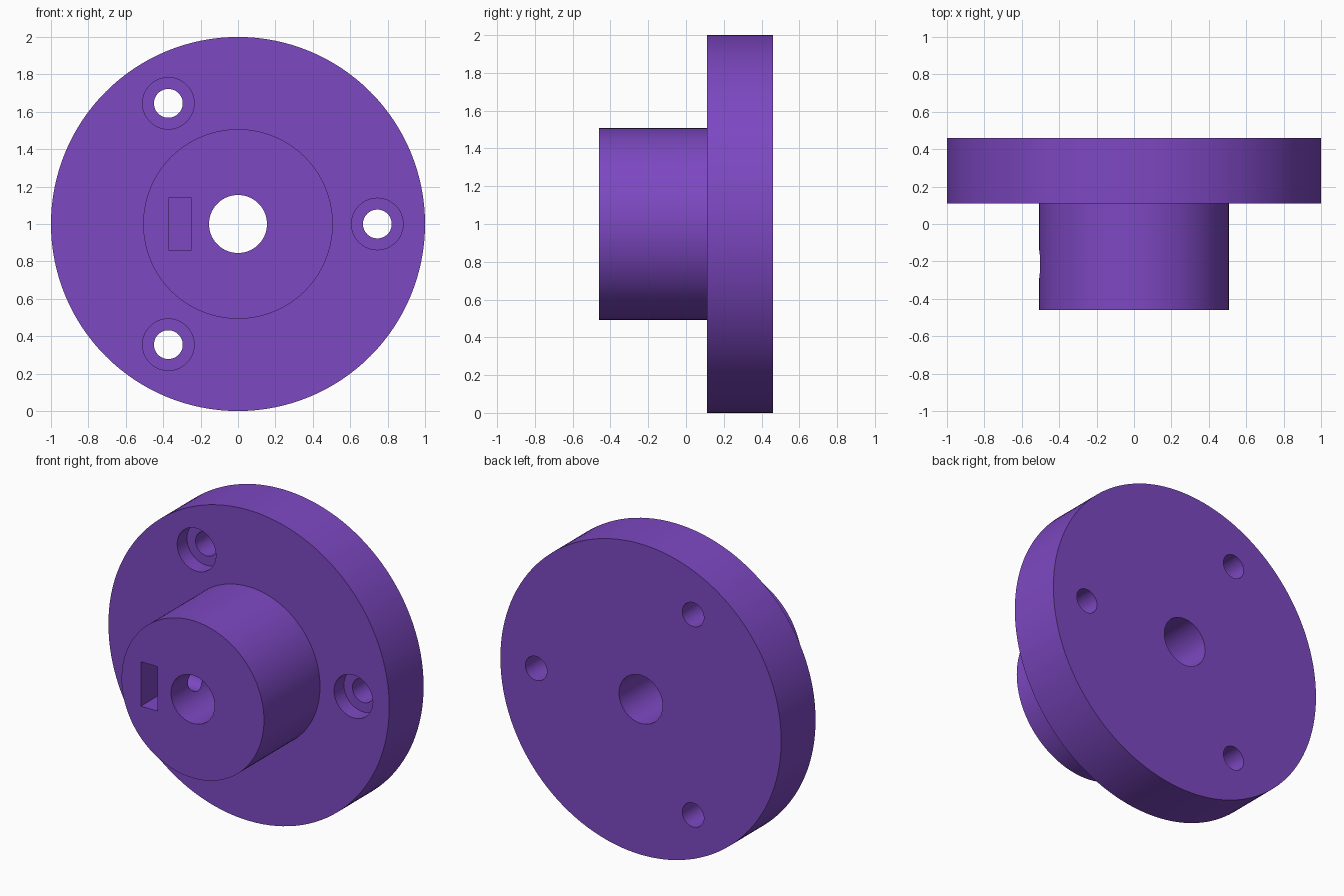
import bpy, bmesh, math
from mathutils import Vector, Matrix

if "Cube" in bpy.data.objects:
    bpy.data.objects.remove(bpy.data.objects["Cube"])

purple = bpy.data.materials.new("purple plastic")
purple.diffuse_color = (0.205, 0.065, 0.54, 1)
purple.use_nodes = True
purple.node_tree.nodes["Principled BSDF"].inputs["Base Color"].default_value = purple.diffuse_color

CZ = 1.0                                   # height of the hub axis
BACK, STEP, FRONT = 0.46, 0.11, -0.46      # back face, flange front, hub front


def make_object(name, bm):
    bmesh.ops.recalc_face_normals(bm, faces=bm.faces)
    mesh = bpy.data.meshes.new(name)
    bm.to_mesh(mesh)
    bm.free()
    mesh.materials.append(purple)
    obj = bpy.data.objects.new(name, mesh)
    bpy.context.collection.objects.link(obj)
    return obj


def cylinder(name, start, end, radius, segments=48):
    start, end = Vector(start), Vector(end)
    axis = end - start
    turn = axis.to_track_quat('Z', 'Y').to_matrix().to_4x4()
    bm = bmesh.new()
    bmesh.ops.create_cone(bm, cap_ends=True, segments=segments, radius1=radius,
                          radius2=radius, depth=axis.length,
                          matrix=Matrix.Translation((start + end) / 2) @ turn)
    return make_object(name, bm)


def box(name, low, high):
    low, high = Vector(low), Vector(high)
    bm = bmesh.new()
    bmesh.ops.create_cube(bm, size=1, matrix=Matrix.Translation((low + high) / 2)
                          @ Matrix.Diagonal((*(high - low), 1)))
    return make_object(name, bm)


# Flange, hub and bore turned as one closed profile (radius, y)
profile = [(0.155, FRONT), (0.507, FRONT), (0.507, STEP),
           (1.0, STEP), (1.0, BACK), (0.155, BACK)]
bm = bmesh.new()
verts = [bm.verts.new((r, y, CZ)) for r, y in profile]
edges = [bm.edges.new((verts[i], verts[i - 1])) for i in range(len(verts))]
bmesh.ops.spin(bm, geom=verts + edges, cent=(0, 0, CZ), axis=(0, 1, 0),
               angle=math.tau, steps=128, use_duplicate=False)
bmesh.ops.remove_doubles(bm, verts=bm.verts, dist=1e-4)
body = make_object("flanged_hub", bm)

# Three counterbored screw holes
cutters = []
for i in range(3):
    a = i * math.tau / 3
    x, z = 0.745 * math.cos(a), CZ + 0.745 * math.sin(a)
    cutters.append(cylinder("screw_hole", (x, 0, z), (x, 0.6, z), 0.077))
    cutters.append(cylinder("counterbore", (x, 0, z), (x, STEP + 0.1, z), 0.138))

# Nut slot in the hub face and set screw hole from the side into the bore
cutters.append(box("nut_slot", (-0.37, -0.6, CZ - 0.143), (-0.25, -0.07, CZ + 0.143)))
cutters.append(cylinder("set_screw_hole", (-0.7, -0.215, CZ), (0, -0.215, CZ), 0.075))

bpy.context.view_layer.objects.active = body
body.select_set(True)
for cutter in cutters:
    mod = body.modifiers.new(cutter.name, 'BOOLEAN')
    mod.operation = 'DIFFERENCE'
    mod.solver = 'EXACT'
    mod.object = cutter
    bpy.ops.object.modifier_apply(modifier=mod.name)
    bpy.data.objects.remove(cutter)

bpy.ops.object.shade_smooth_by_angle(angle=math.radians(30))
